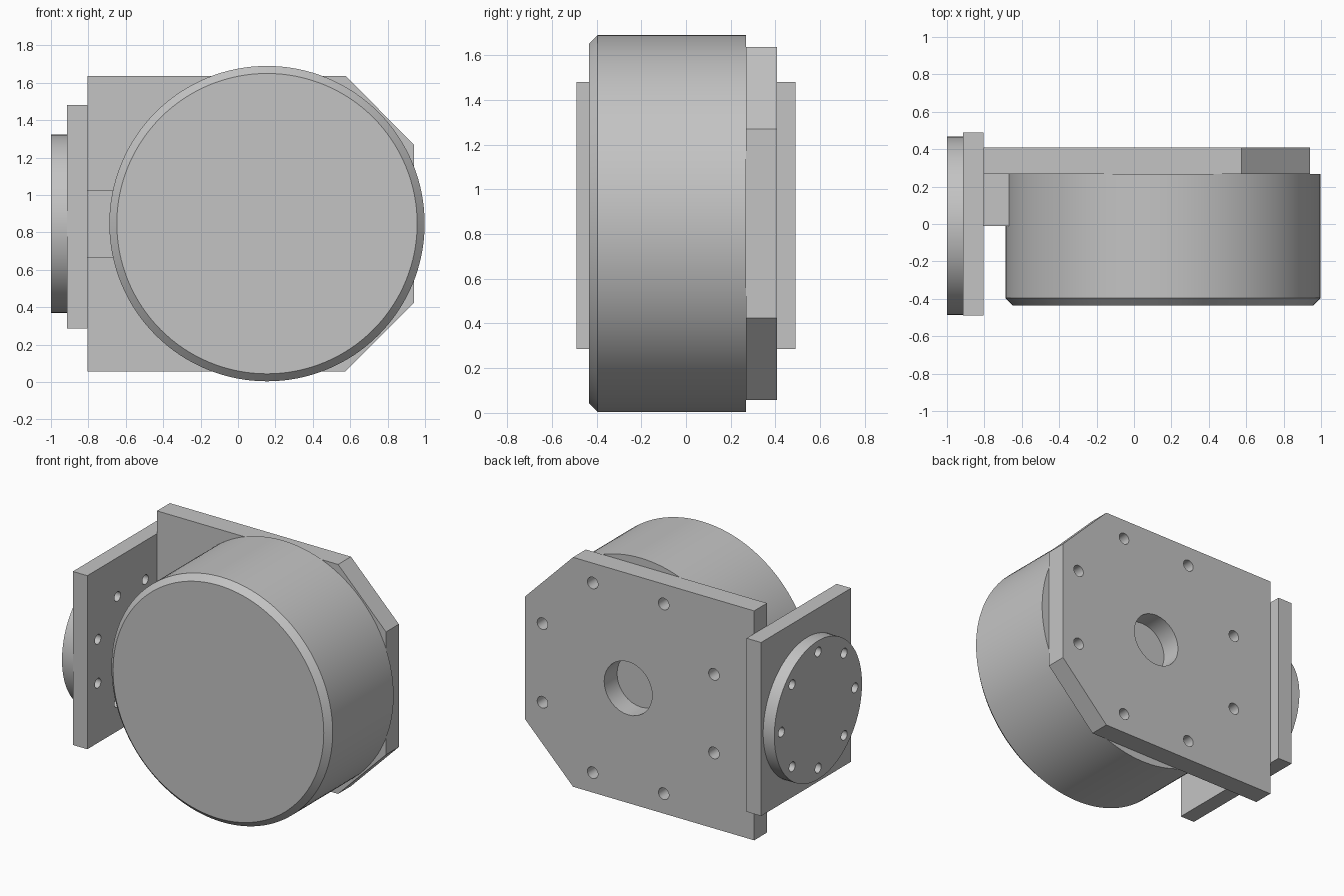
import bpy, bmesh, math
from mathutils import Matrix, Vector

cube = bpy.data.objects.get("Cube")
if cube:
    bpy.data.objects.remove(cube, do_unlink=True)

grey = bpy.data.materials.new("light_grey_metal")
grey.use_nodes = True
GREY = (0.55, 0.55, 0.55, 1)
grey.diffuse_color = GREY
grey.node_tree.nodes["Principled BSDF"].inputs["Base Color"].default_value = GREY

TURN = {"x": Matrix.Rotation(math.pi / 2, 4, "Y"),
        "y": Matrix.Rotation(-math.pi / 2, 4, "X")}


def make_object(name, bm):
    bmesh.ops.recalc_face_normals(bm, faces=bm.faces)
    mesh = bpy.data.meshes.new(name)
    bm.to_mesh(mesh)
    bm.free()
    mesh.materials.append(grey)
    obj = bpy.data.objects.new(name, mesh)
    bpy.context.collection.objects.link(obj)
    return obj


def add_cylinder(bm, axis, centre, radius, length, sides):
    bmesh.ops.create_cone(bm, cap_ends=True, segments=sides, radius1=radius,
                          radius2=radius, depth=length,
                          matrix=Matrix.Translation(centre) @ TURN[axis])


def box(name, low, high):
    bm = bmesh.new()
    bmesh.ops.create_cube(bm, size=1)
    low, high = Vector(low), Vector(high)
    bmesh.ops.scale(bm, vec=high - low, verts=bm.verts)
    bmesh.ops.translate(bm, vec=(low + high) / 2, verts=bm.verts)
    return make_object(name, bm)


def drill(obj, holes):
    """Cut (axis, centre, radius, length) holes out of a part."""
    bm = bmesh.new()
    for axis, centre, radius, length in holes:
        add_cylinder(bm, axis, centre, radius, length, 32)
    cutter = make_object("hole_cutter", bm)
    cutter.hide_render = True
    mod = obj.modifiers.new("holes", "BOOLEAN")
    mod.operation, mod.solver, mod.object = "DIFFERENCE", "EXACT", cutter
    bpy.context.view_layer.objects.active = obj
    bpy.ops.object.modifier_apply(modifier=mod.name)
    bpy.data.objects.remove(cutter, do_unlink=True)


def ring(radius, start):
    """Eight evenly spaced offsets on a bolt circle."""
    for k in range(8):
        a = math.radians(start + 45 * k)
        yield radius * math.cos(a), radius * math.sin(a)


CX, CZ = 0.155, 0.847      # drum axis
FY = -0.01                 # side flange axis
DRUM_FRONT, DRUM_BACK, PLATE_BACK = -0.435, 0.268, 0.408

# Drum with a chamfered front rim
bm = bmesh.new()
add_cylinder(bm, "y", (CX, (DRUM_FRONT + DRUM_BACK) / 2, CZ), 0.843,
             DRUM_BACK - DRUM_FRONT, 128)
rim = [e for e in bm.edges if all(v.co.y < DRUM_FRONT + 0.01 for v in e.verts)]
bmesh.ops.bevel(bm, geom=rim, offset=0.04, segments=1, affect="EDGES")
drum = make_object("drum", bm)

# Back mounting plate with two clipped corners
outline = [(-0.805, 0.79), (0.575, 0.79), (0.94, 0.423)]
outline += [(x, -z) for x, z in reversed(outline)]
bm = bmesh.new()
face = bm.faces.new([bm.verts.new((x, DRUM_BACK, CZ + z)) for x, z in outline])
side = bmesh.ops.extrude_face_region(bm, geom=[face])["geom"]
bmesh.ops.translate(bm, vec=(0, PLATE_BACK - DRUM_BACK, 0),
                    verts=[v for v in side if isinstance(v, bmesh.types.BMVert)])
back_plate = make_object("back_plate", bm)
mid = (DRUM_BACK + PLATE_BACK) / 2
drill(back_plate, [("y", (CX, mid, CZ), 0.183, 0.3)] +
      [("y", (CX + u, mid, CZ + v), 0.04, 0.3) for u, v in ring(0.707, 22.5)])

# Arm joining the drum to the side plate
arm = box("arm", (-0.805, FY, CZ - 0.18), (-0.6, DRUM_BACK, CZ + 0.18))

# Square side plate with bolt holes
side_plate = box("side_plate", (-0.915, -0.49, 0.285), (-0.805, 0.49, 1.48))
drill(side_plate, [("x", (-0.86, FY + u, CZ + v), 0.033, 0.3)
                   for u, v in ring(0.395, 22.5)])

# Round flange with bolt holes
bm = bmesh.new()
add_cylinder(bm, "x", (-0.9575, FY, CZ), 0.477, 0.085, 96)
flange = make_object("flange", bm)
drill(flange, [("x", (-0.9575, FY + u, CZ + v), 0.033, 0.3)
               for u, v in ring(0.4, 0)])

# Smooth the round walls, keep edges sharp
bpy.ops.object.select_all(action="DESELECT")
for obj in (drum, back_plate, arm, side_plate, flange):
    obj.select_set(True)
bpy.context.view_layer.objects.active = drum
bpy.ops.object.shade_smooth_by_angle(angle=math.radians(30))
